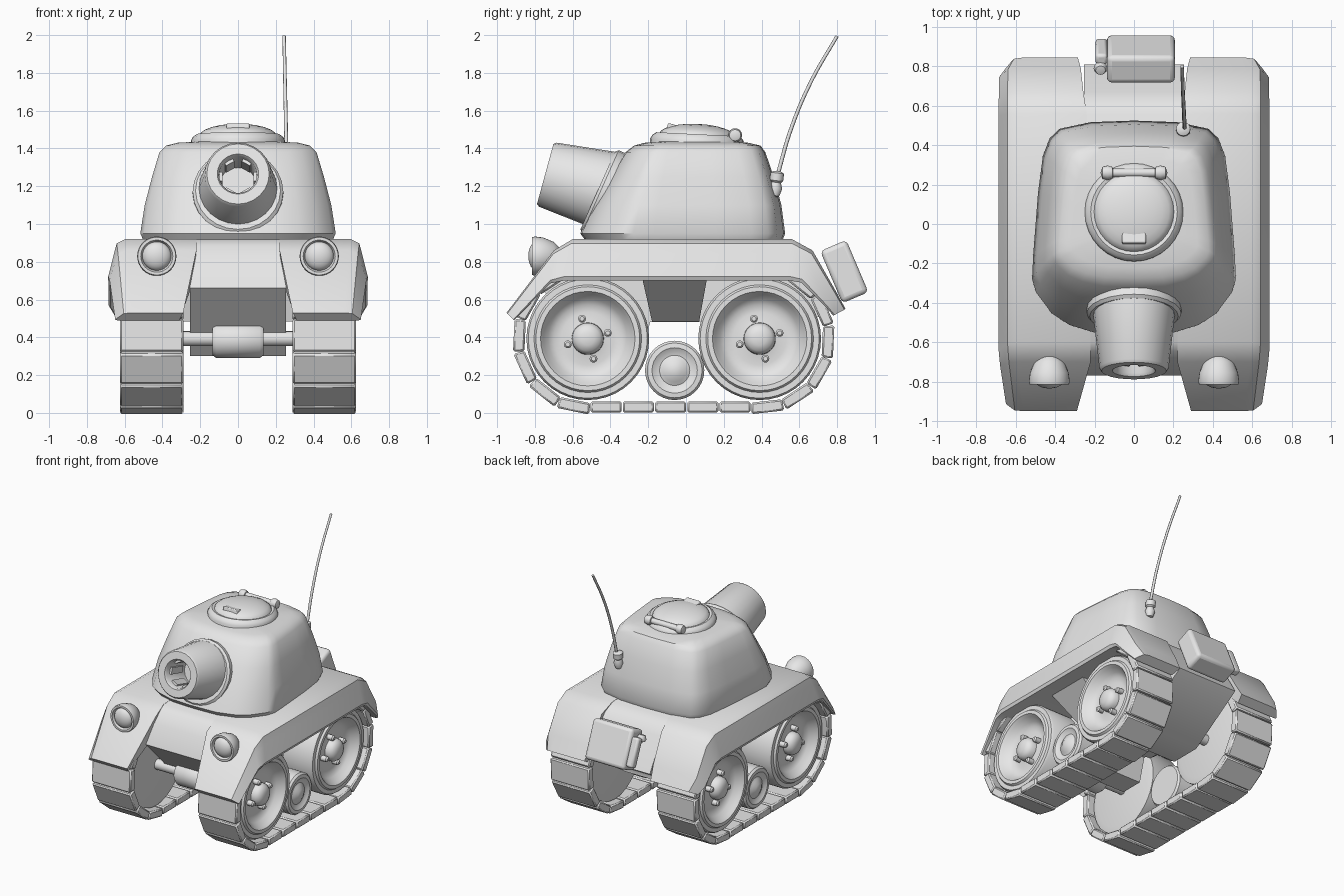
import bpy, bmesh, math
from mathutils import Matrix, Vector

cube = bpy.data.objects.get("Cube")
if cube:
    bpy.data.objects.remove(cube, do_unlink=True)

grey = bpy.data.materials.new("plain_grey")
grey.use_nodes = True
grey.diffuse_color = (0.8, 0.8, 0.8, 1)
grey.node_tree.nodes["Principled BSDF"].inputs["Base Color"].default_value = (0.8, 0.8, 0.8, 1)
parts = []


def finish(name, bm, mirror=False, bevel=0, segments=2):
    bmesh.ops.remove_doubles(bm, verts=bm.verts, dist=1e-5)
    bmesh.ops.recalc_face_normals(bm, faces=bm.faces)
    mesh = bpy.data.meshes.new(name)
    bm.to_mesh(mesh)
    bm.free()
    mesh.materials.append(grey)
    ob = bpy.data.objects.new(name, mesh)
    bpy.context.collection.objects.link(ob)
    if bevel:
        mod = ob.modifiers.new("bevel", "BEVEL")
        mod.width, mod.segments, mod.limit_method = bevel, segments, "ANGLE"
    if mirror:
        mod = ob.modifiers.new("mirror", "MIRROR")
        mod.use_mirror_merge = False
    parts.append(ob)


def add_lathe(bm, profile, center, axis, steps=32):
    """Revolve (radius, height) points about an axis through center."""
    m = Matrix.Translation(center) @ Vector(axis).to_track_quat("Z", "Y").to_matrix().to_4x4()
    rings = []
    for i in range(steps):
        a = math.tau * i / steps
        rings.append([bm.verts.new(m @ Vector((r * math.cos(a), r * math.sin(a), t))) for r, t in profile])
    for a, b in zip(rings, rings[1:] + rings[:1]):
        for k in range(len(profile) - 1):
            bm.faces.new((a[k], b[k], b[k + 1], a[k + 1]))


def lathe(name, profile, center, axis, steps=32, mirror=False):
    bm = bmesh.new()
    add_lathe(bm, profile, center, axis, steps)
    finish(name, bm, mirror)


def loft(name, rings, **kw):
    """Skin a list of closed loops and cap both ends."""
    bm = bmesh.new()
    loops = [[bm.verts.new(p) for p in ring] for ring in rings]
    n = len(loops[0])
    for a, b in zip(loops, loops[1:]):
        for k in range(n):
            bm.faces.new((a[k], a[(k + 1) % n], b[(k + 1) % n], b[k]))
    bm.faces.new(loops[0])
    bm.faces.new(loops[-1])
    finish(name, bm, **kw)


def box(name, center, size, tilt=0, **kw):
    bm = bmesh.new()
    m = Matrix.Translation(center) @ Matrix.Rotation(tilt, 4, "X") @ Matrix.Diagonal((*size, 1))
    bmesh.ops.create_cube(bm, size=1, matrix=m)
    finish(name, bm, **kw)


def dome(radius, height, start=0, n=6):
    return [(radius * math.cos(i * math.pi / 2 / n), start + height * math.sin(i * math.pi / 2 / n))
            for i in range(n + 1)]


# Hull between the tracks
side = [(-0.60, 0.918), (-0.645, 0.885), (-0.71, 0.81), (-0.77, 0.66), (-0.42, 0.30), (-0.24, 0.30), (-0.19, 0.48),
        (0.08, 0.48), (0.14, 0.30), (0.38, 0.30), (0.81, 0.58), (0.67, 0.82), (0.63, 0.87), (0.56, 0.918)]
loft("hull", [[(x, y, z) for y, z in side] for x in (-0.255, 0.255)])

# Fenders, lofted from front to back: top y, top z, bottom y, bottom z, inner x, outer x
stations = [(-0.95, 0.53, -0.91, 0.49, 0.29, 0.65), (-0.70, 0.86, -0.72, 0.685, 0.22, 0.68),
            (-0.60, 0.92, -0.65, 0.70, 0.22, 0.687), (0.56, 0.92, 0.55, 0.70, 0.24, 0.687),
            (0.67, 0.86, 0.61, 0.69, 0.257, 0.687), (0.79, 0.65, 0.74, 0.56, 0.27, 0.685),
            (0.845, 0.55, 0.78, 0.515, 0.285, 0.655)]
rings = []
for yt, zt, yb, zb, inner, w in stations:
    def rim(x, f):
        return (x, yt + (yb - yt) * f, zt + (zb - zt) * f)
    rings.append([rim(inner, 0), rim(w - 0.09, 0), rim(w - 0.045, 0.1), rim(w - 0.03, 0.35), rim(w, 0.9),
                  rim(w - 0.01, 1), rim(inner + 0.02, 1)])
loft("fender", rings, mirror=True)

# Sloped bracket between the wheels
bm = bmesh.new()
for p in [(0.57, -0.23, 0.705), (0.57, 0.11, 0.705), (0.3, -0.18, 0.485), (0.3, 0.07, 0.485),
          (0.24, -0.23, 0.705), (0.24, 0.11, 0.705), (0.24, -0.18, 0.485), (0.24, 0.07, 0.485)]:
    bm.verts.new(p)
bmesh.ops.convex_hull(bm, input=bm.verts)
finish("suspension_bracket", bm, mirror=True)

# Turret: half outline in plan, scaled ring by ring
half = [(0, -1), (0.2, -0.985), (0.33, -0.915), (0.42, -0.81), (0.5, -0.62), (0.52, -0.5), (0.515, -0.3),
        (0.49, 0.3), (0.465, 0.66), (0.43, 0.83), (0.38, 0.92), (0.22, 0.985), (0, 1)]
outline = half + [(-x, y) for x, y in half[-2:0:-1]]
rings = []
for z, sx, front, back in [(0.91, 0.96, 0.53, 0.51), (0.95, 0.995, 0.56, 0.525), (1.1, 0.95, 0.49, 0.505),
                           (1.25, 0.875, 0.40, 0.465), (1.38, 0.80, 0.32, 0.42), (1.415, 0.73, 0.275, 0.395),
                           (1.43, 0.62, 0.22, 0.33), (1.44, 0.3, 0.1, 0.18)]:
    rings.append([(x * sx, y * (front if y < 0 else back), z) for x, y in outline])
loft("turret", rings)

# Gun with mounting collar and hollow muzzle
lathe("gun_collar", [(0.24, -0.14), (0.24, 0.015), (0.225, 0.03), (0.19, 0.03)],
      (0, -0.44, 1.165), (0, -0.914, 0.406), 24)
gun_axis = Vector((0, -0.965, 0.263))
lathe("gun_barrel", [(0.22, -0.05), (0.176, 0.345), (0.165, 0.36), (0.11, 0.36), (0.1, 0.345), (0.1, 0.12), (0, 0.12)],
      (0, -0.398, 1.17), gun_axis, 24)
bm = bmesh.new()
for i in range(6):
    spin = gun_axis.to_track_quat("Z", "Y").to_matrix().to_4x4() @ Matrix.Rotation(math.tau * i / 6, 4, "Z")
    m = Matrix.Translation((0, -0.63, 1.233)) @ spin @ Matrix.Translation((0.095, 0, 0))
    bmesh.ops.create_cube(bm, size=1, matrix=m @ Matrix.Diagonal((0.025, 0.05, 0.14, 1)))
finish("muzzle_ridges", bm)

# Roof hatch with hinge and vision slit
hatch_axis = (0, 0.05, 1)
lathe("hatch_ring", [(0.25, -0.04), (0.25, 0.005), (0.24, 0.025), (0.22, 0.04), (0.2, 0.035)],
      (0, 0.06, 1.435), hatch_axis)
lathe("hatch_lid", dome(0.205, 0.065, 0.03), (0, 0.06, 1.435), hatch_axis)
lathe("hatch_hinge", [(0.022, -0.15), (0.022, 0.15)], (0, 0.26, 1.47), (1, 0, 0), 12)
lathe("hinge_end", [(0, -0.035), (0.03, -0.025), (0.037, 0), (0.03, 0.025), (0, 0.035)],
      (0.135, 0.26, 1.47), (1, 0, 0), 16, mirror=True)
box("vision_slit", (0, -0.07, 1.51), (0.12, 0.06, 0.035), -0.25, bevel=0.006)

# Aerial
aerial_dir = (0, 0.12, 1)
lathe("aerial_base", [(0, -0.06), (0.025, -0.05), (0.036, -0.01), (0.025, 0.02), (0.036, 0.03), (0.036, 0.07),
                      (0.018, 0.08), (0, 0.08)], (0.25, 0.475, 1.2), aerial_dir, 16)
curve = bpy.data.curves.new("aerial", "CURVE")
curve.dimensions = "3D"
curve.bevel_depth, curve.bevel_resolution, curve.use_fill_caps = 0.009, 2, True
path = [(0.257, 0.485, 1.26), (0.254, 0.555, 1.5), (0.249, 0.66, 1.75), (0.244, 0.80, 1.995)]
spline = curve.splines.new("BEZIER")
spline.bezier_points.add(len(path) - 1)
for point, co in zip(spline.bezier_points, path):
    point.co = co
    point.handle_left_type = point.handle_right_type = "AUTO"
    point.radius = 1.2 - 0.25 * (co[2] - 1.2)
curve.materials.append(grey)
bpy.context.collection.objects.link(bpy.data.objects.new("aerial", curve))

# Headlights: domed shell, rim and lens
lathe("headlight_shell", [(0, -0.1), (0.04, -0.09), (0.075, -0.055), (0.098, 0.0), (0.104, 0.045), (0.1, 0.06),
                          (0.085, 0.06), (0.076, 0.04)], (0.43, -0.755, 0.83), (0, -1, 0), mirror=True)
lathe("headlight_lens", dome(0.077, 0.045, 0.035), (0.43, -0.755, 0.83), (0, -1, 0), mirror=True)

# Rear canister with spout
box("canister", (0.035, 0.838, 0.748), (0.345, 0.15, 0.3), math.radians(23), bevel=0.025, segments=3)
box("canister_handle", (-0.165, 0.875, 0.75), (0.06, 0.06, 0.22), math.radians(23), bevel=0.015)
lathe("canister_cap", [(0, -0.03), (0.03, -0.02), (0.035, 0), (0.025, 0.025), (0, 0.03)],
      (-0.17, 0.79, 0.83), (0, -0.4, 0.9), 12)

# Large wheels, axles and bolts
wheel_z = 0.393
wheel_ys = (-0.52, 0.39)
for label, y in zip(("front", "rear"), wheel_ys):
    lathe(label + "_wheel", [(0, 0.33), (0.28, 0.33), (0.325, 0.34), (0.325, 0.575), (0.315, 0.59), (0.285, 0.59),
                             (0.275, 0.605), (0.25, 0.605), (0.235, 0.585), (0.21, 0.55), (0.18, 0.53), (0.14, 0.525),
                             (0.085, 0.535), (0.083, 0.57), (0.065, 0.595), (0.035, 0.607), (0, 0.61)],
          (0, y, wheel_z), (1, 0, 0), 40, mirror=True)
    lathe(label + "_axle", [(0.04, -0.35), (0.04, 0.35)], (0, y, wheel_z), (1, 0, 0), 16)
    bm = bmesh.new()
    for i in range(4):
        a = math.radians(16 + 90 * i)
        add_lathe(bm, [(0.021, 0), (0.021, 0.045), (0.012, 0.055), (0, 0.055)],
                  (0.525, y + 0.11 * math.cos(a), wheel_z + 0.11 * math.sin(a)), (1, 0, 0), 10)
    finish(label + "_wheel_bolts", bm, mirror=True)
lathe("axle_housing", [(0, -0.135), (0.08, -0.135), (0.095, -0.115), (0.095, 0.115), (0.08, 0.135), (0, 0.135)],
      (0, wheel_ys[0], 0.385), (1, 0, 0), 24)

# Small road wheel between the large ones
lathe("road_wheel", [(0, 0.33), (0.145, 0.33), (0.157, 0.345), (0.157, 0.56), (0.145, 0.575), (0.12, 0.578),
                     (0.1, 0.565), (0.08, 0.56), (0.06, 0.57), (0.035, 0.585), (0, 0.59)],
      (0, -0.06, 0.225), (1, 0, 0), mirror=True)

# Track pads laid along the loop around both wheels, wider outside on the bends
radius, pads, thick = 0.362, 24, 0.06
straight = wheel_ys[1] - wheel_ys[0]
arc = math.pi * radius
step = 2 * (straight + arc) / pads
bm = bmesh.new()
for i in range(pads):
    s = (i + 0.57) * step
    back_side = s >= straight + arc
    s -= (straight + arc) * back_side
    flare = 1
    if s < straight:
        y, z, a = wheel_ys[0] + s, wheel_z - radius, 0
    else:
        a = (s - straight) / radius
        y, z = wheel_ys[1] + radius * math.sin(a), wheel_z - radius * math.cos(a)
        flare = 1 + 0.4 * thick / radius
    if back_side:
        y, z, a = sum(wheel_ys) - y, 2 * wheel_z - z, a + math.pi
    pad = bmesh.ops.create_cube(bm, size=1, matrix=Matrix.Diagonal((0.335, step - 0.007, thick, 1)))["verts"]
    for v in pad:
        if v.co.z < 0:
            v.co.y *= flare
    bmesh.ops.transform(bm, verts=pad, matrix=Matrix.Translation((0.457, y, z)) @ Matrix.Rotation(a, 4, "X"))
finish("track", bm, mirror=True, bevel=0.009, segments=1)

# Smooth shading with sharp edges kept
bpy.ops.object.select_all(action="DESELECT")
for ob in parts:
    ob.select_set(True)
bpy.context.view_layer.objects.active = parts[0]
bpy.ops.object.shade_smooth_by_angle(angle=math.radians(38))
